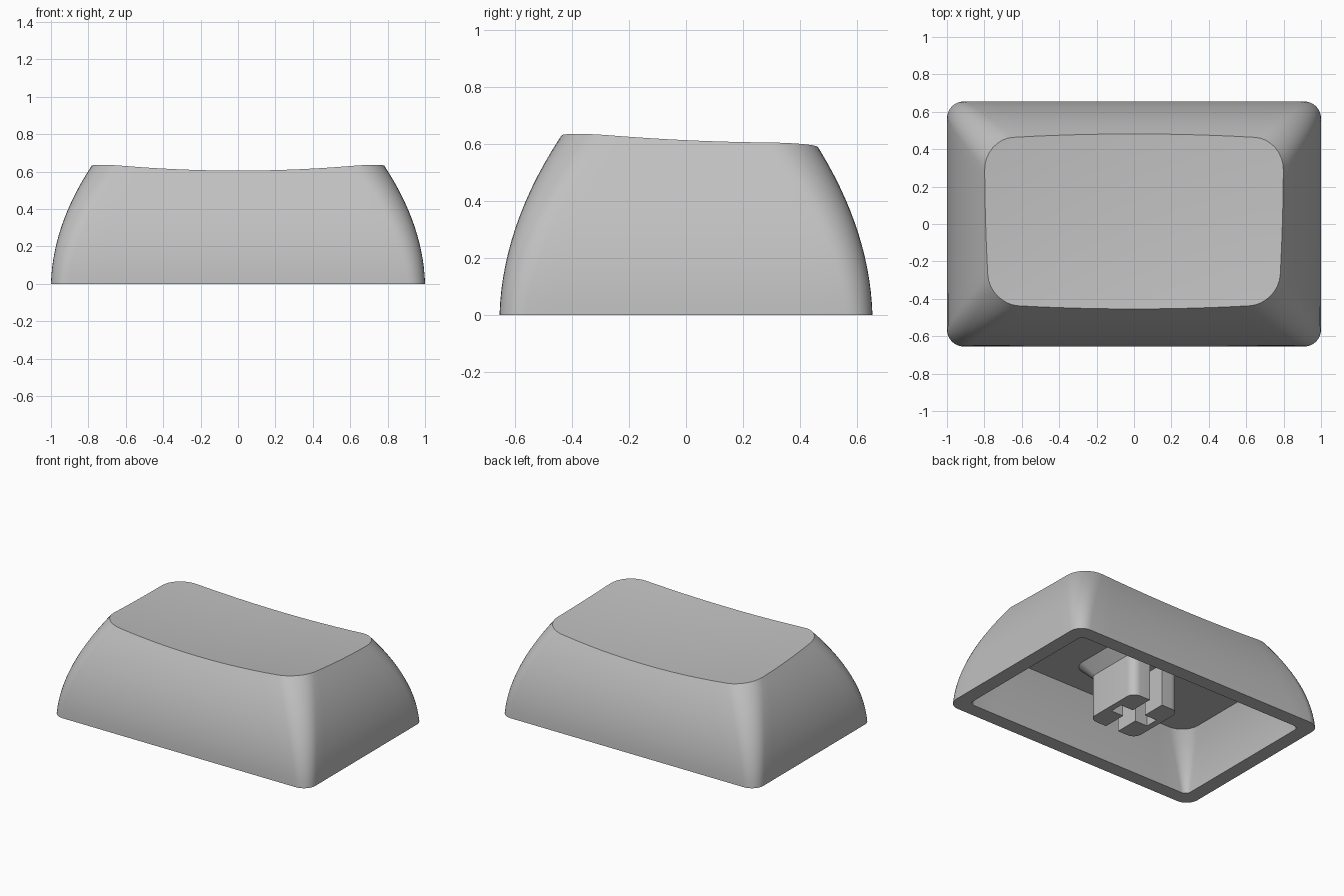
import bpy, bmesh, math
from mathutils import Vector

cube = bpy.data.objects.get("Cube")
if cube:
    bpy.data.objects.remove(cube)

grey = bpy.data.materials.new("grey plastic")
grey.use_nodes = True
COLOUR = (0.53, 0.53, 0.53, 1)
grey.diffuse_color = COLOUR
grey.node_tree.nodes["Principled BSDF"].inputs["Base Color"].default_value = COLOUR

ARC, SIDE = 8, 12      # segments per rounded corner and per straight side


def rounded_rect(hx, hy, r, side=SIDE):
    """Counter-clockwise outline with evenly divided straight sides."""
    pts = []
    corners = [(1, 1), (-1, 1), (-1, -1), (1, -1)]
    for k, (sx, sy) in enumerate(corners):
        centre = Vector((sx * (hx - r), sy * (hy - r)))
        for j in range(ARC + 1):
            a = (k + j / ARC) * math.pi / 2
            pts.append(centre + r * Vector((math.cos(a), math.sin(a))))
        nx, ny = corners[(k + 1) % 4]
        a = (k + 1) * math.pi / 2
        end = Vector((nx * (hx - r), ny * (hy - r))) + r * Vector((math.cos(a), math.sin(a)))
        start = pts[-1]
        pts += [start.lerp(end, j / side) for j in range(1, side)]
    return pts


def finish(bm, name):
    bmesh.ops.recalc_face_normals(bm, faces=bm.faces)
    mesh = bpy.data.meshes.new(name)
    bm.to_mesh(mesh)
    bm.free()
    mesh.materials.append(grey)
    obj = bpy.data.objects.new(name, mesh)
    bpy.context.collection.objects.link(obj)
    bpy.ops.object.select_all(action='DESELECT')
    obj.select_set(True)
    bpy.context.view_layer.objects.active = obj
    bpy.ops.object.shade_smooth_by_angle(angle=math.radians(30))
    return obj


def loft(name, rings):
    """Skin a stack of equal-length rings and cap both ends."""
    bm = bmesh.new()
    loops = [[bm.verts.new(p) for p in ring] for ring in rings]
    for lo, hi in zip(loops, loops[1:]):
        n = len(lo)
        for i in range(n):
            bm.faces.new((lo[i], lo[(i + 1) % n], hi[(i + 1) % n], hi[i]))
    bm.faces.new(loops[0])
    bm.faces.new(loops[-1])
    return finish(bm, name)


def inset(z):
    return 0.03 * z + 0.5 * z * z


def dish(x, y):
    return 0.568 + 0.073 * x * x - 0.05 * y + 0.068 * y * y


def outer_outline(z):
    return rounded_rect(1 - inset(z), 0.655 - inset(z), 0.09 + 0.12 * z)


# Height at which each wall line meets the dished top
count = len(outer_outline(0))
top_z = [0.6] * count
for _ in range(8):
    top_z = [dish(*outer_outline(z)[i]) for i, z in enumerate(top_z)]

# Cap shell: cavity ceiling, inner walls, rim, outer walls, dished top
CEILING, LEVELS = 0.38, 14
rings = []
for k in range(8, -1, -1):
    z = CEILING * k / 8
    rings.append([(p.x, p.y, z) for p in
                  rounded_rect(0.9 - inset(z), 0.555 - inset(z), 0.04 + 0.24 * z)])
for k in range(LEVELS + 1):
    ring = []
    for i in range(count):
        z = top_z[i] * k / LEVELS
        p = outer_outline(z)[i]
        ring.append((p.x, p.y, z))
    rings.append(ring)
edge = rings[-1]
for k in range(9, 0, -1):
    s = k / 10
    rings.append([(x * s, y * s, dish(x * s, y * s)) for x, y, _ in edge])
loft("keycap_shell", rings)

# Stem: two mirrored C-shaped halves around a cross socket
A, B, R = 0.19, 0.217, 0.06
SLOT, REACH, HALF = 0.05, 0.147, 0.047
right_edge = [p for p in rounded_rect(A, B, R, 1) if p.x > SLOT]
right_edge.sort(key=lambda p: math.atan2(p.y, p.x))
profile = [(SLOT, -B)] + [tuple(p) for p in right_edge] + [
    (SLOT, B), (SLOT, HALF), (REACH, HALF), (REACH, -HALF), (SLOT, -HALF)]
for name, sign in (("stem_left", 1), ("stem_right", -1)):
    bm = bmesh.new()
    face = bm.faces.new([bm.verts.new((sign * x, y, 0)) for x, y in profile])
    ext = bmesh.ops.extrude_face_region(bm, geom=[face])
    verts = [g for g in ext["geom"] if isinstance(g, bmesh.types.BMVert)]
    bmesh.ops.translate(bm, verts=verts, vec=(0, 0, CEILING + 0.01))
    finish(bm, name)

# Flared foot joining the stem to the ceiling
foot = []
for z, grow in ((0.3, 0), (CEILING + 0.005, 0.08)):
    foot.append([(p.x, p.y, z) for p in rounded_rect(A + grow, B + grow, R + grow / 2, 1)])
loft("stem_foot", foot)
